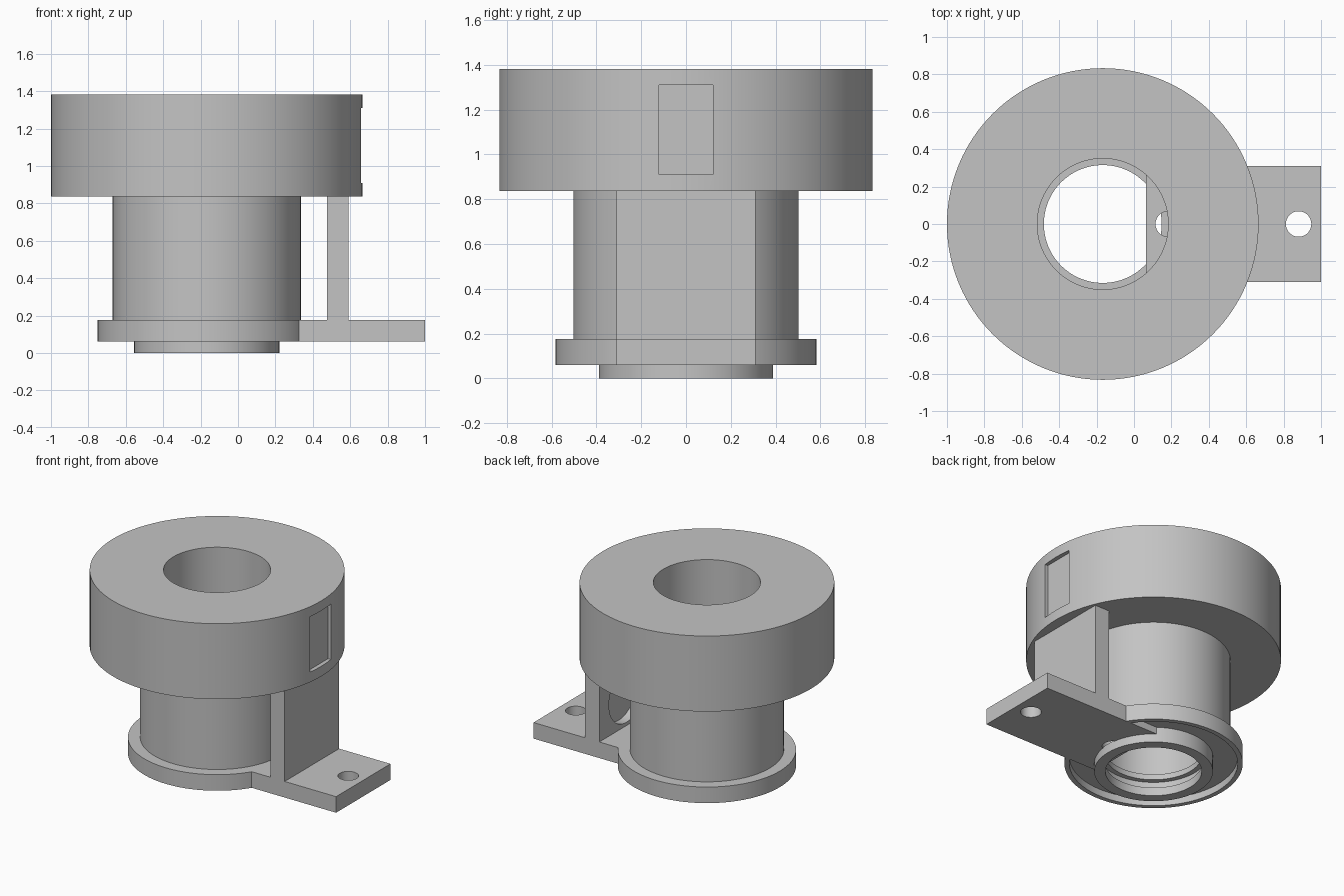
import bpy, bmesh, math
from mathutils import Matrix

cube = bpy.data.objects.get("Cube")
if cube:
    bpy.data.objects.remove(cube, do_unlink=True)

AXIS = -0.167  # x of the turning axis

grey = bpy.data.materials.new("plain grey")
grey.use_nodes = True
colour = (0.55, 0.55, 0.55, 1)
grey.diffuse_color = colour
grey.node_tree.nodes["Principled BSDF"].inputs["Base Color"].default_value = colour


def finish(name, bm):
    bmesh.ops.recalc_face_normals(bm, faces=bm.faces)
    mesh = bpy.data.meshes.new(name)
    bm.to_mesh(mesh)
    bm.free()
    mesh.materials.append(grey)
    ob = bpy.data.objects.new(name, mesh)
    bpy.context.collection.objects.link(ob)
    return ob


def lathe(name, profile, steps=128):
    """Turn a closed (radius, z) profile around the axis."""
    bm = bmesh.new()
    rings = []
    for i in range(steps):
        a = 2 * math.pi * i / steps
        rings.append([bm.verts.new((AXIS + r * math.cos(a), r * math.sin(a), z))
                      for r, z in profile])
    n = len(profile)
    for i in range(steps):
        p, q = rings[i], rings[(i + 1) % steps]
        for j in range(n):
            k = (j + 1) % n
            bm.faces.new((p[j], q[j], q[k], p[k]))
    return finish(name, bm)


def box(name, x0, x1, y0, y1, z0, z1):
    bm = bmesh.new()
    m = (Matrix.Translation(((x0 + x1) / 2, (y0 + y1) / 2, (z0 + z1) / 2))
         @ Matrix.Diagonal((x1 - x0, y1 - y0, z1 - z0, 1)))
    bmesh.ops.create_cube(bm, size=1, matrix=m)
    return finish(name, bm)


def cylinder(name, centre, radius, depth, along_x=False):
    bm = bmesh.new()
    m = Matrix.Translation(centre)
    if along_x:
        m = m @ Matrix.Rotation(math.pi / 2, 4, "Y")
    bmesh.ops.create_cone(bm, cap_ends=True, segments=64, radius1=radius,
                          radius2=radius, depth=depth, matrix=m)
    return finish(name, bm)


def cut(target, cutter):
    bpy.context.view_layer.objects.active = target
    mod = target.modifiers.new("cut", "BOOLEAN")
    mod.operation = "DIFFERENCE"
    mod.solver = "EXACT"
    mod.object = cutter
    bpy.ops.object.modifier_apply(modifier=mod.name)
    bpy.data.objects.remove(cutter, do_unlink=True)


# Turned body: spigot ring, recessed flange, barrel and wide head around one bore
body = lathe("turned_body", [
    (0.315, 0), (0.388, 0), (0.388, 0.11), (0.55, 0.11), (0.55, 0.06),
    (0.583, 0.06), (0.583, 0.176), (0.503, 0.176), (0.503, 0.837),
    (0.833, 0.837), (0.833, 1.382), (0.35, 1.382), (0.35, 0.16),
    (0.315, 0.16), (0.315, 0.12), (0.35, 0.12), (0.35, 0.06), (0.315, 0.06)])

# Shallow rectangular pocket in the side of the head
cut(body, box("pocket_cutter", 0.635, 0.8, -0.12, 0.12, 0.91, 1.31))
cut(body, cylinder("inner_hole_cutter", (0.183, 0, 0.12), 0.068, 0.11))

# Mounting plate with two bolt holes, reaching into the bore
plate = box("mounting_plate", 0.065, 1, -0.31, 0.31, 0.06, 0.176)
for x in (0.183, 0.88):
    cut(plate, cylinder("bolt_hole_cutter", (x, 0, 0.12), 0.068, 0.4))

# Upright support between plate and head, with a blind round recess facing the barrel
support = box("upright_support", 0.475, 0.59, -0.31, 0.31, 0.176, 0.837)
cut(support, cylinder("recess_cutter", (0.475, 0, 0.4), 0.2, 0.12, along_x=True))

# Smooth shading with crisp edges
bpy.ops.object.select_all(action="DESELECT")
for ob in (body, plate, support):
    ob.select_set(True)
    bpy.context.view_layer.objects.active = ob
bpy.ops.object.shade_smooth_by_angle(angle=math.radians(30))
